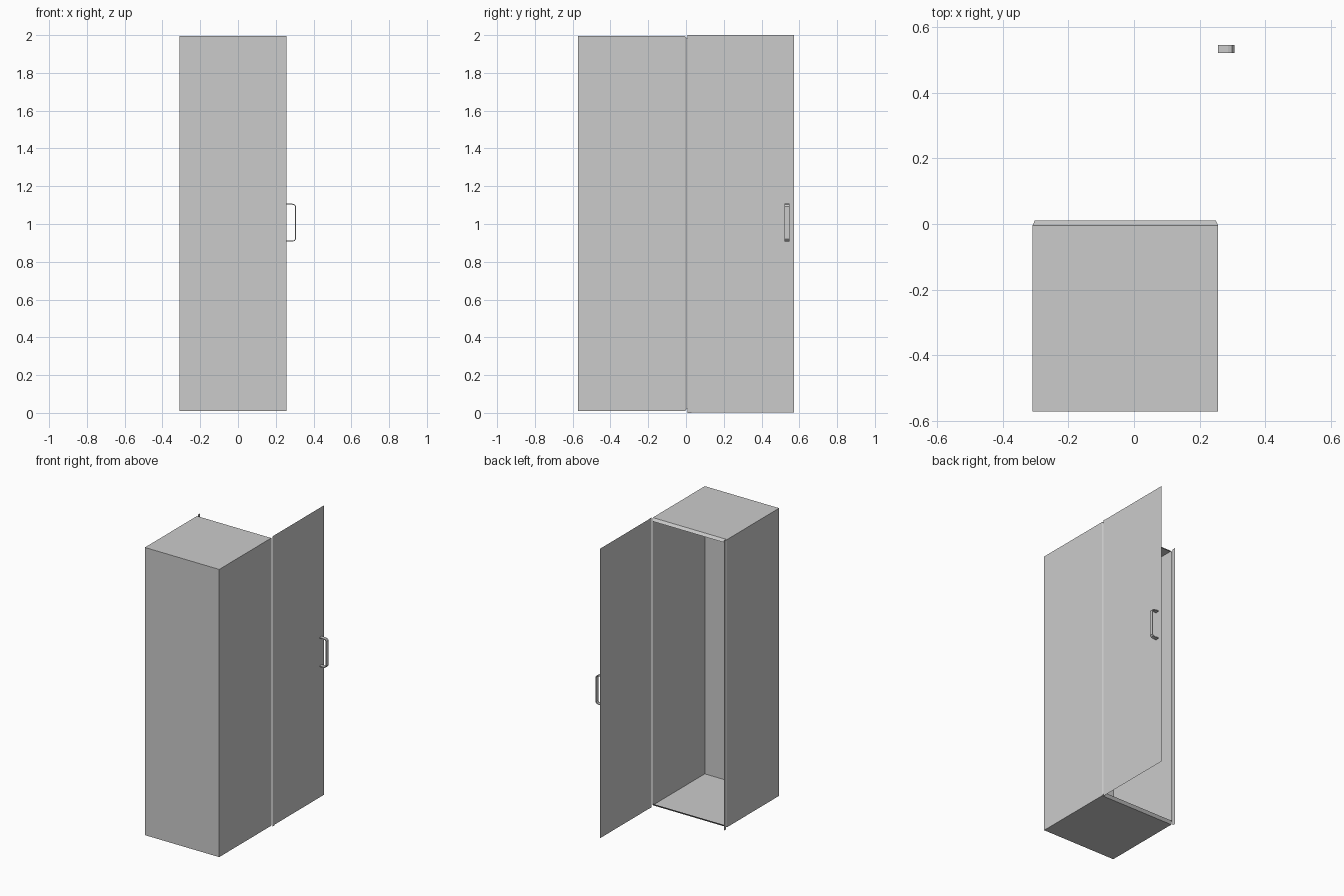
import bpy

if "Cube" in bpy.data.objects:
    bpy.data.objects.remove(bpy.data.objects["Cube"])


def mesh_object(name, verts, faces):
    mesh = bpy.data.meshes.new(name)
    mesh.from_pydata(verts, [], faces)
    mesh.update()
    obj = bpy.data.objects.new(name, mesh)
    bpy.context.collection.objects.link(obj)
    return obj


def side_sheet(name, x, y0, y1, z0, z1):
    """Thin upright sheet lying in a plane of constant x."""
    return mesh_object(name, [(x, y0, z0), (x, y1, z0), (x, y1, z1), (x, y0, z1)],
                       [(0, 1, 2, 3)])


LEFT, RIGHT = -0.31, 0.257
BACK, FRONT = -0.572, -0.005
LOW, HIGH = 0.01, 1.995


def ring(y, dx, dz):
    return [(LEFT + dx, y, LOW + dz), (RIGHT - dx, y, LOW + dz),
            (RIGHT - dx, y, HIGH - dz), (LEFT + dx, y, HIGH - dz)]


# Cabinet shell: closed rear, open mouth with a bevelled lip
sections = [ring(BACK, 0, 0), ring(FRONT, 0, 0), ring(0.01, 0.007, 0.018)]
verts = [v for s in sections for v in s]
faces = [(0, 1, 2, 3)]
for s in range(len(sections) - 1):
    for i in range(4):
        j = (i + 1) % 4
        faces.append((s * 4 + i, s * 4 + 4 + i, s * 4 + 4 + j, s * 4 + j))
mesh_object("cabinet_shell", verts, faces)

# Open door and the narrow jamb strips on both sides of the mouth
side_sheet("door", RIGHT - 0.001, 0.008, 0.573, 0.003, 2.0)
side_sheet("hinge_strip", RIGHT + 0.001, 0.008, 0.03, 0.0, 2.0)
side_sheet("latch_strip", LEFT, 0.008, 0.03, 0.0, 2.0)

# Pull handle: flat ribbon bent into a bracket
half = [(RIGHT, 0.098), (0.287, 0.098), (0.298, 0.095), (0.305, 0.086)]
path = [(x, 1.007 + d) for x, d in half] + [(x, 1.007 - d) for x, d in reversed(half)]
verts = [(x, y, z) for x, z in path for y in (0.522, 0.547)]
faces = [(2 * i, 2 * i + 1, 2 * i + 3, 2 * i + 2) for i in range(len(path) - 1)]
handle = mesh_object("door_handle", verts, faces)
thick = handle.modifiers.new("thickness", 'SOLIDIFY')
thick.thickness = 0.005
thick.offset = 0
